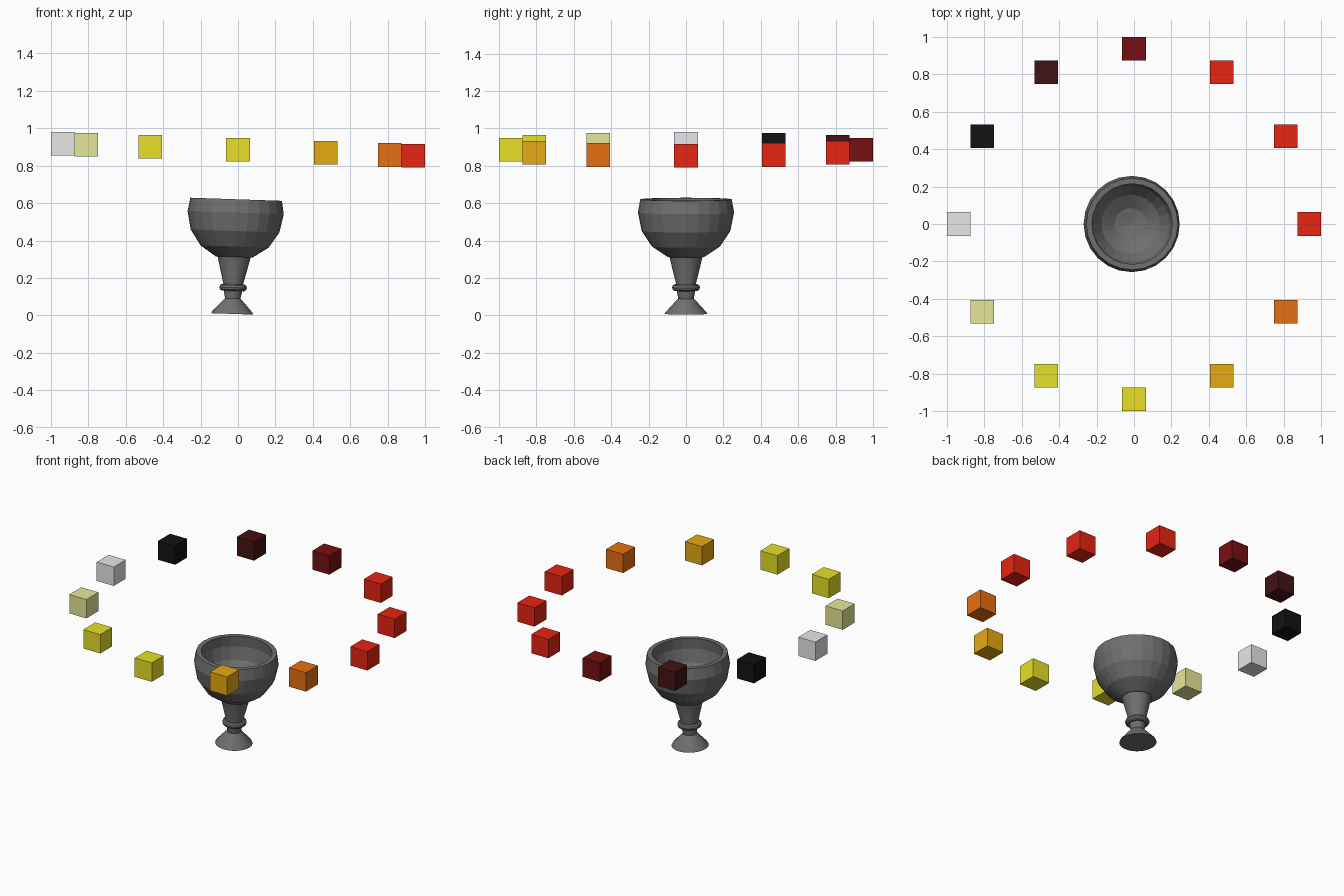
import bpy, bmesh, math
from mathutils import Matrix, Vector

cube = bpy.data.objects.get("Cube")
if cube:
    bpy.data.objects.remove(cube, do_unlink=True)


def material(name, r, g, b):
    m = bpy.data.materials.new(name)
    m.use_nodes = True
    m.diffuse_color = (r, g, b, 1)
    m.node_tree.nodes["Principled BSDF"].inputs["Base Color"].default_value = (r, g, b, 1)
    return m


stone = material("dark grey stone", 0.16, 0.16, 0.16)
white = material("pale grey", 0.8, 0.8, 0.8)
cream = material("pale olive", 0.8, 0.8, 0.32)
yellow = material("yellow", 0.8, 0.75, 0.02)
amber = material("amber", 0.8, 0.4, 0.006)
orange = material("orange", 0.8, 0.16, 0.006)
red = material("red", 0.8, 0.018, 0.006)
crimson = material("dark red", 0.18, 0.005, 0.006)
maroon = material("maroon", 0.06, 0.006, 0.007)
black = material("black", 0.006, 0.006, 0.006)

# The whole piece leans slightly towards +x
LEAN = math.radians(1.95)
TILT = Matrix.Translation((-0.031, 0, 0.004)) @ Matrix.Rotation(LEAN, 4, "Y")


def add_object(name, bm, mat):
    mesh = bpy.data.meshes.new(name)
    bm.to_mesh(mesh)
    bm.free()
    mesh.materials.append(mat)
    obj = bpy.data.objects.new(name, mesh)
    bpy.context.collection.objects.link(obj)
    return obj


def lathe(name, profile, mat, sides):
    """Spin a (radius, height) profile about z; radius 0 closes the end."""
    bm = bmesh.new()
    rings = []
    for r, z in profile:
        n = sides if r > 0 else 1
        rings.append([bm.verts.new((r * math.cos(math.tau * i / sides),
                                    r * math.sin(math.tau * i / sides), z)) for i in range(n)])
    for a, b in zip(rings, rings[1:]):
        for i in range(sides):
            j = (i + 1) % sides
            quad = [a[i % len(a)], a[j % len(a)], b[j % len(b)], b[i % len(b)]]
            bm.faces.new(list(dict.fromkeys(quad)))
    bmesh.ops.recalc_face_normals(bm, faces=bm.faces)
    bm.transform(TILT)
    return add_object(name, bm, mat)


# Foot and stem
lathe("foot", [(0, 0.004), (0.113, 0.004), (0.108, 0.014), (0.043, 0.086), (0, 0.086)], stone, 32)
lathe("stem", [(0, 0.08), (0.04, 0.08), (0.052, 0.14), (0.052, 0.16),
               (0.09, 0.315), (0, 0.315)], stone, 32)

# Rounded collar around the stem
collar = [(0.055 + 0.019 * math.cos(math.tau * k / 10),
           0.145 + 0.019 * math.sin(math.tau * k / 10)) for k in range(11)]
lathe("collar", collar, stone, 32)


# Bowl: outer and inner faceted shells joined by a flat rim
def shell(radius, mid):
    arc = [(radius * math.sin(math.radians(a)), mid - radius * math.cos(math.radians(a)))
           for a in (22.5, 45, 67.5, 90)]
    return [(0, arc[0][1] if radius > 0.24 else mid - radius)] + arc


outer = shell(0.257, 0.546) + [(0.245, 0.617)]
inner = shell(0.222, 0.546) + [(0.215, 0.617)]
lathe("bowl", outer + inner[::-1], stone, 24)

# Ring of floating cubes, counter-clockwise from +x
colours = [red, red, red, crimson, maroon, black, white, cream, yellow, yellow, amber, orange]
for i, mat in enumerate(colours):
    angle = math.tau * i / len(colours)
    x, y = 0.9375 * math.cos(angle), 0.9375 * math.sin(angle)
    bm = bmesh.new()
    bmesh.ops.create_cube(bm, size=0.126)
    bm.transform(Matrix.Translation(Vector((x, y, 0.885 - x * math.tan(LEAN)))))
    add_object(f"floating_cube_{i + 1}", bm, mat)

# Soften the round parts only; the bowl and cubes stay faceted
for name in ("foot", "stem", "collar"):
    bpy.ops.object.select_all(action="DESELECT")
    obj = bpy.data.objects[name]
    obj.select_set(True)
    bpy.context.view_layer.objects.active = obj
    bpy.ops.object.shade_smooth_by_angle(angle=math.radians(30))
